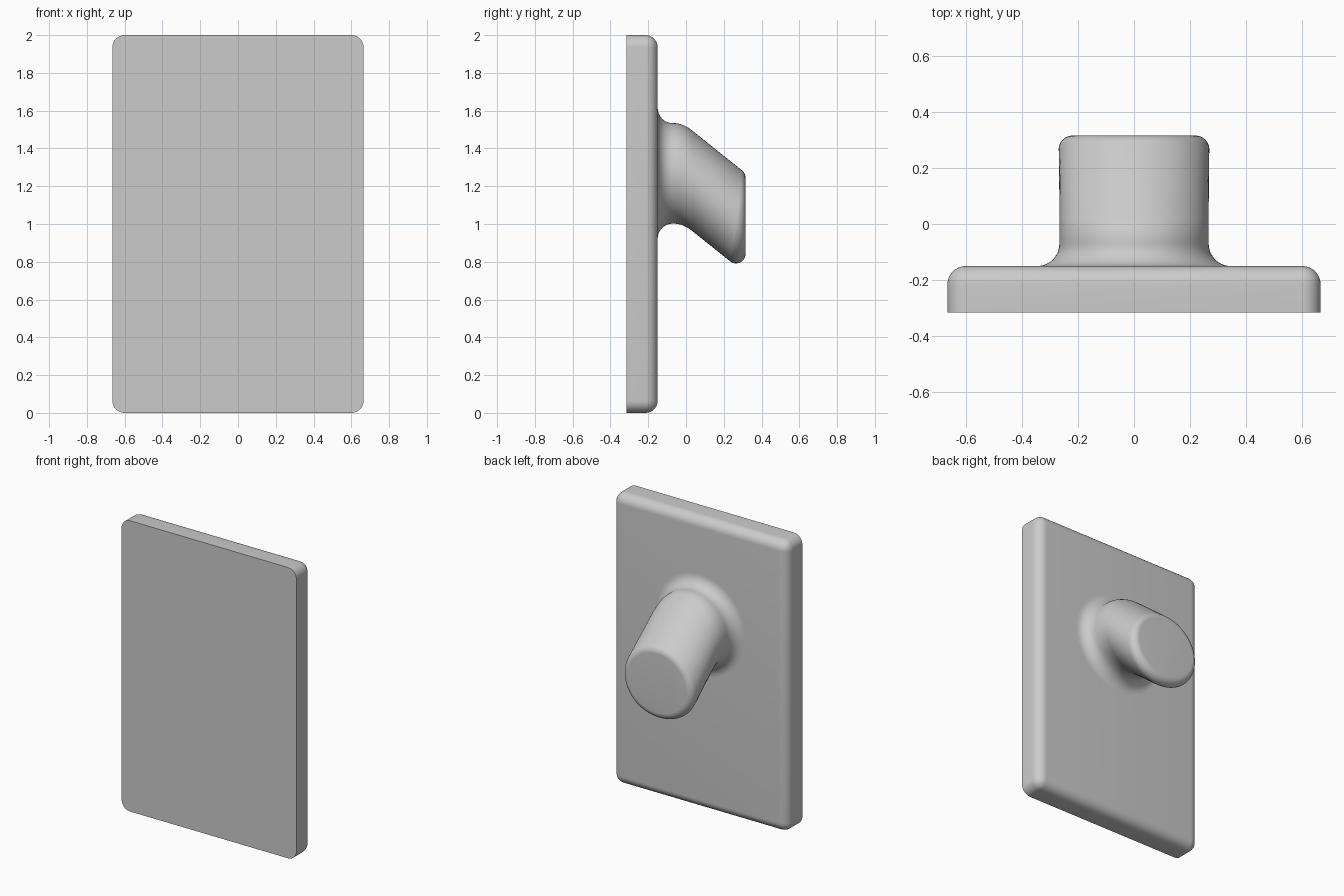
import bpy, bmesh, math
from mathutils import Vector

cube = bpy.data.objects.get("Cube")
if cube:
    bpy.data.objects.remove(cube, do_unlink=True)

grey = bpy.data.materials.new("plain grey")
grey.use_nodes = True
colour = (0.6, 0.6, 0.6, 1)
grey.diffuse_color = colour
grey.node_tree.nodes["Principled BSDF"].inputs["Base Color"].default_value = colour

HALF_W, HEIGHT, FRONT, BACK, END = 0.665, 2.0, -0.315, -0.15, 0.315
ROUND = 0.065


def finish(bm, name):
    bmesh.ops.recalc_face_normals(bm, faces=bm.faces)
    mesh = bpy.data.meshes.new(name)
    bm.to_mesh(mesh)
    bm.free()
    mesh.materials.append(grey)
    obj = bpy.data.objects.new(name, mesh)
    bpy.context.collection.objects.link(obj)
    bpy.ops.object.select_all(action="DESELECT")
    obj.select_set(True)
    bpy.context.view_layer.objects.active = obj
    bpy.ops.object.shade_smooth_by_angle(angle=math.radians(35))
    return obj


# Plate: sharp front outline, rounded corners and back edges
bm = bmesh.new()
bmesh.ops.create_cube(bm, size=1)
for v in bm.verts:
    v.co = Vector((v.co.x * 2 * HALF_W,
                   BACK if v.co.y > 0 else FRONT,
                   (v.co.z + 0.5) * HEIGHT))
edges = [e for e in bm.edges if any(v.co.y > FRONT + 0.01 for v in e.verts)]
bmesh.ops.bevel(bm, geom=edges, offset=ROUND, segments=10, profile=0.5, affect="EDGES")
finish(bm, "plate")

# Peg: flared root, soft bend, slanted round arm and rounded end
RADIUS, CENTRE, SLOPE = 0.266, 1.268, 0.8
BEND, SOFT = -0.016, 0.05
FLARE, TIP = 0.08, 0.05
SIDES = 96


def centre_z(y):
    if y < BEND - SOFT:
        return CENTRE
    if y < BEND + SOFT:
        return CENTRE - SLOPE * (y - BEND + SOFT) ** 2 / (4 * SOFT)
    return CENTRE - SLOPE * (y - BEND)


def tip_point(angle, step):
    """Radius and depth on the rolled end edge; step runs 0 (wall) to 1 (face)."""
    theta = math.acos(-SLOPE * math.sin(angle) / math.hypot(1, SLOPE * math.sin(angle)))
    inset = TIP / math.tan(theta / 2)
    phi = (math.pi - theta) * (1 - step)
    return RADIUS - inset + TIP * math.sin(phi), END - TIP + TIP * math.cos(phi)


bm = bmesh.new()
angles = [2 * math.pi * i / SIDES for i in range(SIDES)]
rings = []


def add_ring(points):
    rings.append([bm.verts.new(p) for p in points])


def circle(radius, y):
    z = centre_z(y)
    add_ring([(radius * math.cos(a), y, z + radius * math.sin(a)) for a in angles])


for i in range(11):
    t = i / 10 * math.pi / 2
    circle(RADIUS + FLARE * (1 - math.sin(t)), BACK + FLARE * (1 - math.cos(t)))
for i in range(1, 11):
    circle(RADIUS, BEND - SOFT + 2 * SOFT * i / 10)
for i in range(11):
    pts = []
    for a in angles:
        r, y = tip_point(a, i / 10)
        pts.append((r * math.cos(a), y, centre_z(END) + r * math.sin(a)))
    add_ring(pts)
for lower, upper in zip(rings, rings[1:]):
    for i in range(SIDES):
        j = (i + 1) % SIDES
        bm.faces.new((lower[i], lower[j], upper[j], upper[i]))
bm.faces.new(rings[-1])
finish(bm, "peg")
